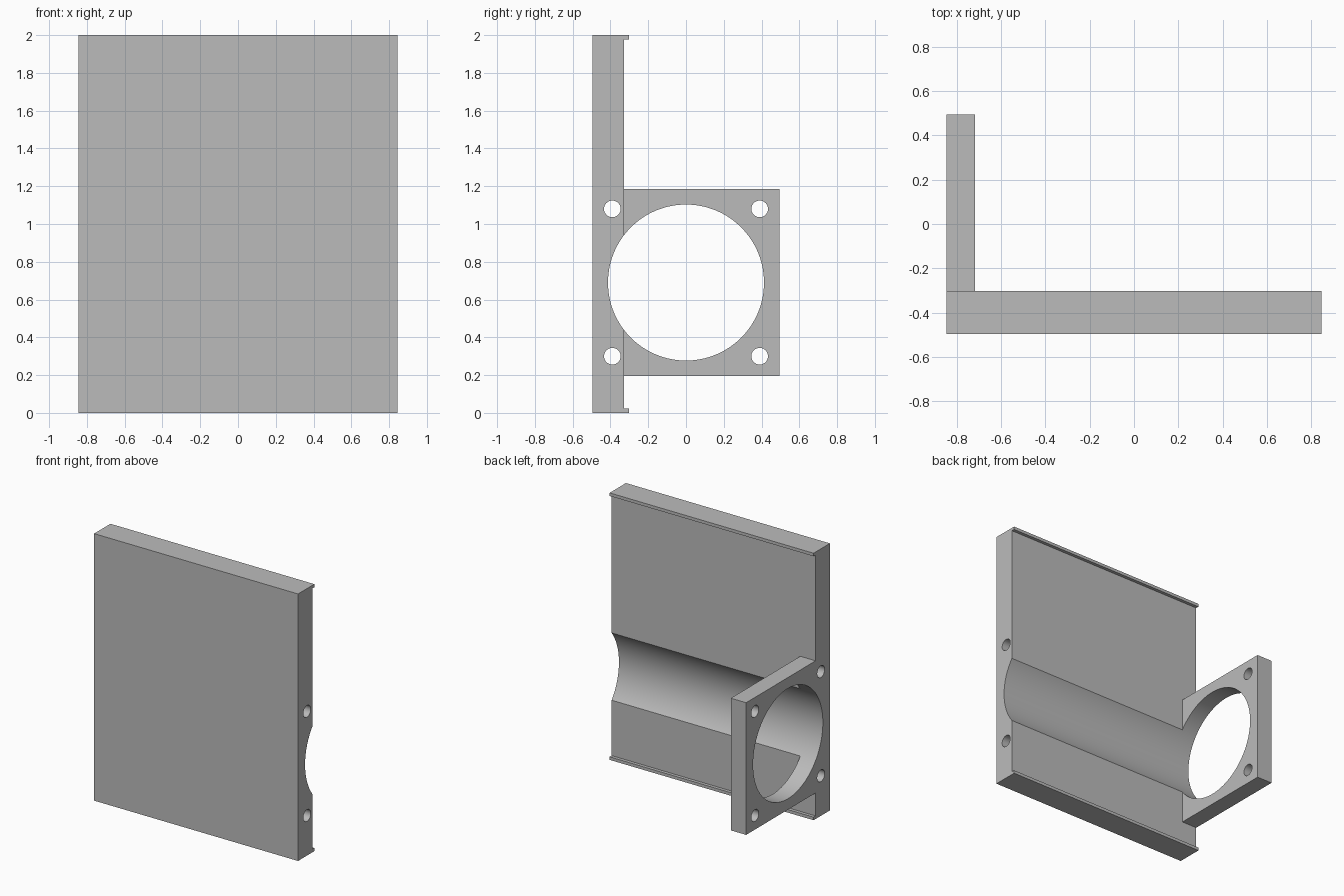
import bpy, bmesh, math
from mathutils import Matrix

cube = bpy.data.objects.get("Cube")
if cube:
    bpy.data.objects.remove(cube, do_unlink=True)

HALF_X = 0.845
FRONT, BACK, LIP_BACK = -0.496, -0.327, -0.303
LIP = 0.023
AXIS_Z = 0.69
HALF_FLANGE = 0.495

grey = bpy.data.materials.new("plain grey")
grey.use_nodes = True
grey.diffuse_color = (0.5, 0.5, 0.5, 1)
grey.node_tree.nodes["Principled BSDF"].inputs["Base Color"].default_value = (0.5, 0.5, 0.5, 1)


def finish(name, bm):
    bmesh.ops.recalc_face_normals(bm, faces=bm.faces)
    mesh = bpy.data.meshes.new(name)
    bm.to_mesh(mesh)
    bm.free()
    mesh.materials.append(grey)
    obj = bpy.data.objects.new(name, mesh)
    bpy.context.collection.objects.link(obj)
    return obj


def prism(name, profile, x0, x1):
    """Extrude a (y, z) profile along x."""
    bm = bmesh.new()
    face = bm.faces.new([bm.verts.new((x0, y, z)) for y, z in profile])
    moved = bmesh.ops.extrude_face_region(bm, geom=[face])["geom"]
    verts = [v for v in moved if isinstance(v, bmesh.types.BMVert)]
    bmesh.ops.translate(bm, verts=verts, vec=(x1 - x0, 0, 0))
    return finish(name, bm)


def rod(name, y, z, radius, segments):
    """Cylinder along x, longer than the panel."""
    bm = bmesh.new()
    matrix = Matrix.Translation((0, y, z)) @ Matrix.Rotation(math.pi / 2, 4, "Y")
    bmesh.ops.create_cone(bm, cap_ends=True, segments=segments, radius1=radius,
                          radius2=radius, depth=2.2, matrix=matrix)
    return finish(name, bm)


def combine(target, tool, operation):
    tool.hide_render = True
    mod = target.modifiers.new("combine", "BOOLEAN")
    mod.operation, mod.solver, mod.object = operation, "EXACT", tool
    bpy.context.view_layer.objects.active = target
    bpy.ops.object.modifier_apply(modifier=mod.name)
    bpy.data.objects.remove(tool, do_unlink=True)


# Panel with a thin lip along the top and bottom edges
bracket = prism("mounting_bracket", [
    (FRONT, 0), (LIP_BACK, 0), (LIP_BACK, LIP), (BACK, LIP),
    (BACK, 2 - LIP), (LIP_BACK, 2 - LIP), (LIP_BACK, 2), (FRONT, 2)],
    -HALF_X, HALF_X)

# Square end flange
low, high = AXIS_Z - HALF_FLANGE, AXIS_Z + HALF_FLANGE
flange = prism("end_flange", [(-0.45, low), (HALF_FLANGE, low),
                              (HALF_FLANGE, high), (-0.45, high)],
               -HALF_X, -0.718)
combine(bracket, flange, "UNION")

# Main bore and four bolt holes, running the full length
combine(bracket, rod("bore_cutter", 0, AXIS_Z, 0.413, 128), "DIFFERENCE")
for sy in (-1, 1):
    for sz in (-1, 1):
        hole = rod("bolt_cutter", 0.39 * sy, AXIS_Z + 0.39 * sz, 0.044, 48)
        combine(bracket, hole, "DIFFERENCE")

# Smooth bores with sharp edges
bpy.ops.object.select_all(action="DESELECT")
bracket.select_set(True)
bpy.context.view_layer.objects.active = bracket
bpy.ops.object.shade_smooth_by_angle(angle=math.radians(30))
